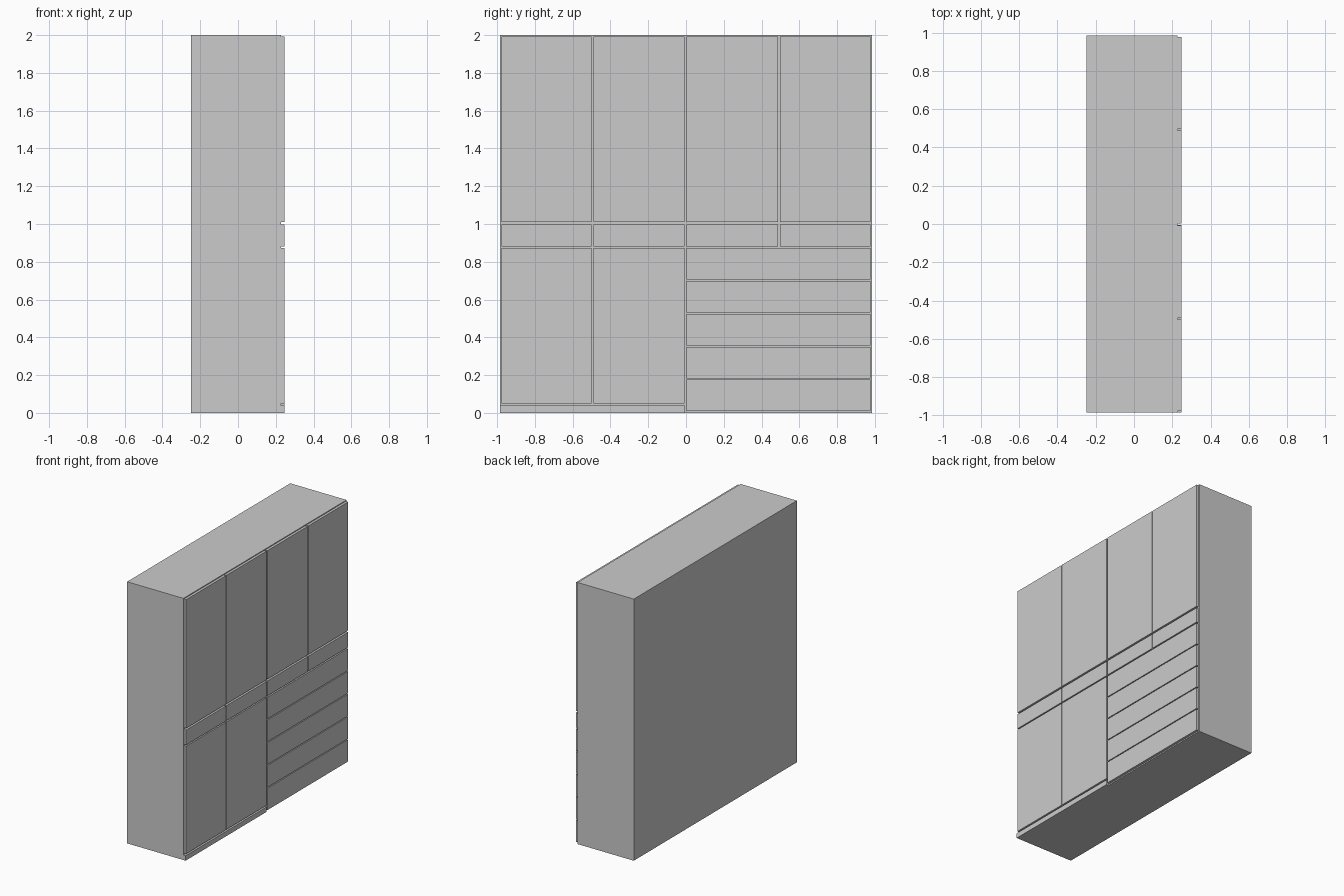
import bpy

if "Cube" in bpy.data.objects:
    bpy.data.objects.remove(bpy.data.objects["Cube"])

FRONT = 0.228   # front plane of the carcass
FACE = 0.247    # outer plane of doors and drawers


def box(name, x0, x1, y0, y1, z0, z1):
    bpy.ops.mesh.primitive_cube_add(
        size=1, location=((x0 + x1) / 2, (y0 + y1) / 2, (z0 + z1) / 2))
    ob = bpy.context.object
    ob.name = name
    ob.scale = (x1 - x0, y1 - y0, z1 - z0)
    bpy.ops.object.transform_apply(location=False, rotation=False, scale=True)
    return ob


def panel(name, y, z):
    return box(name, FRONT, FACE, y[0], y[1], z[0], z[1])


# Cabinet carcass
box("carcass", -0.248, FRONT, -0.985, 0.985, 0, 2)

# Tall upper doors and the row of small panels below them
columns = [(-0.978, -0.499), (-0.49, -0.008), (0.003, 0.488), (0.497, 0.977)]
for i, col in enumerate(columns, 1):
    panel(f"upper_door_{i}", col, (1.01, 1.993))
    panel(f"middle_panel_{i}", col, (0.882, 0.997))

# Lower doors
for i, col in enumerate(columns[:2], 1):
    panel(f"lower_door_{i}", col, (0.05, 0.873))

# Stack of wide drawers
for i in range(5):
    z = 0.009 + i * 0.1741
    panel(f"drawer_{i + 1}", (0.003, 0.977), (z, z + 0.167))

# Plinth under the lower doors
panel("plinth", (-0.985, -0.006), (0, 0.038))
